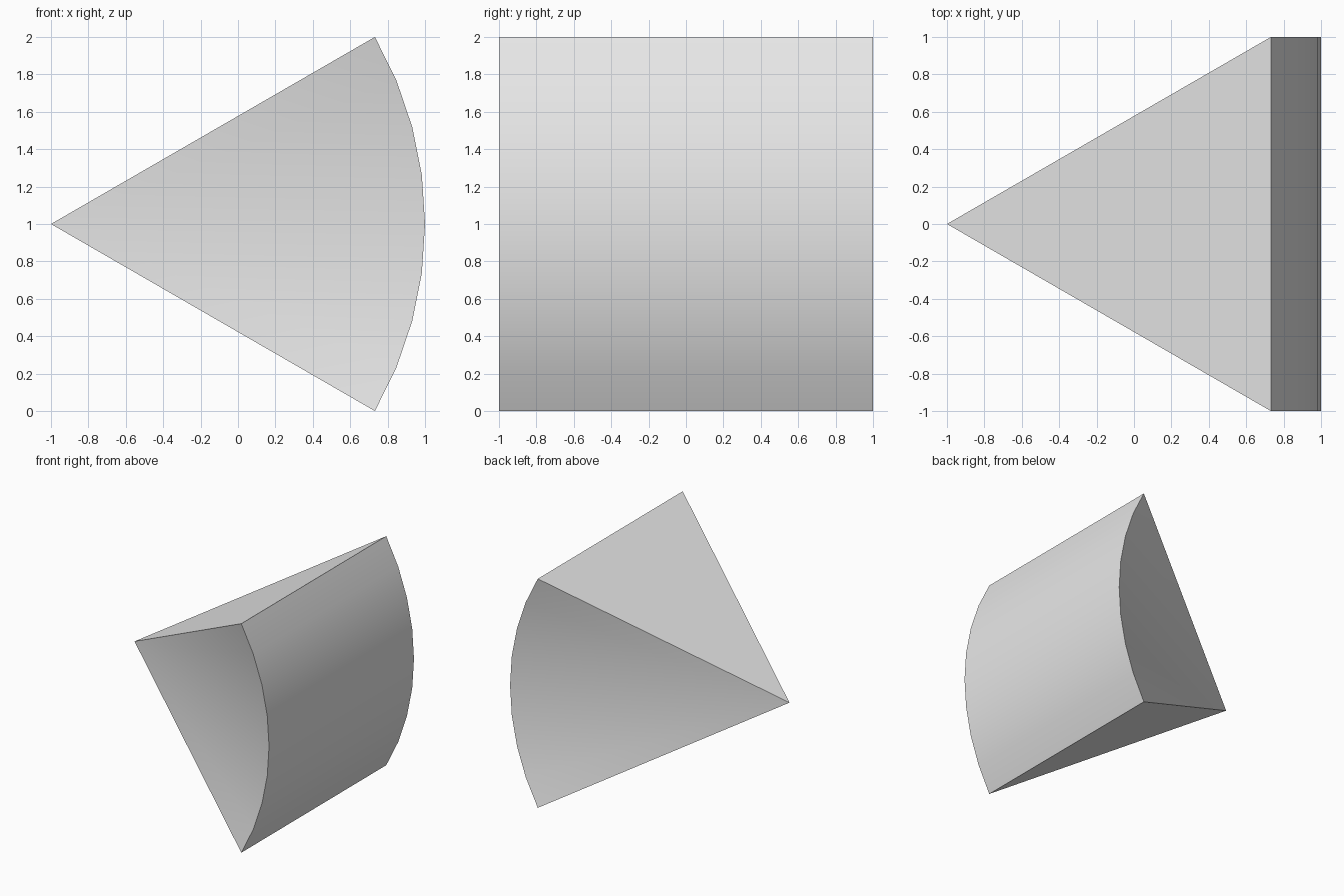
import bpy
import bmesh
from math import sin, cos, radians

cube = bpy.data.objects.get("Cube")
if cube:
    bpy.data.objects.remove(cube, do_unlink=True)

RADIUS = 2.0       # distance from the tip's axis to the curved face
HALF_ANGLE = 30.0  # half the spread of the arc, in degrees
HALF_WIDTH = 1.0
SEGMENTS = 8

# One plain grey
grey = bpy.data.materials.new("light_grey")
grey.use_nodes = True
colour = (0.8, 0.8, 0.8, 1)
grey.diffuse_color = colour
grey.node_tree.nodes["Principled BSDF"].inputs["Base Color"].default_value = colour

bm = bmesh.new()
tip = bm.verts.new((-1, 0, 1))


def arc(y):
    """Row of vertices along the curved face at one depth."""
    row = []
    for i in range(SEGMENTS + 1):
        a = radians(HALF_ANGLE * (2 * i / SEGMENTS - 1))
        row.append(bm.verts.new((RADIUS * cos(a) - 1, y, RADIUS * sin(a) + 1)))
    return row


front, back = arc(-HALF_WIDTH), arc(HALF_WIDTH)

# Curved face and the two fans that run to the tip
for i in range(SEGMENTS):
    bm.faces.new((front[i], back[i], back[i + 1], front[i + 1]))
    bm.faces.new((tip, front[i], front[i + 1]))
    bm.faces.new((tip, back[i + 1], back[i]))

# Flat underside and top
bm.faces.new((tip, back[0], front[0]))
bm.faces.new((tip, front[-1], back[-1]))
bmesh.ops.recalc_face_normals(bm, faces=bm.faces)

mesh = bpy.data.meshes.new("curved_base_pyramid")
bm.to_mesh(mesh)
bm.free()
mesh.materials.append(grey)
pyramid = bpy.data.objects.new("curved_base_pyramid", mesh)
bpy.context.collection.objects.link(pyramid)

# Smooth the curve, keep the edges sharp
bpy.ops.object.select_all(action="DESELECT")
pyramid.select_set(True)
bpy.context.view_layer.objects.active = pyramid
bpy.ops.object.shade_smooth_by_angle(angle=radians(30))
